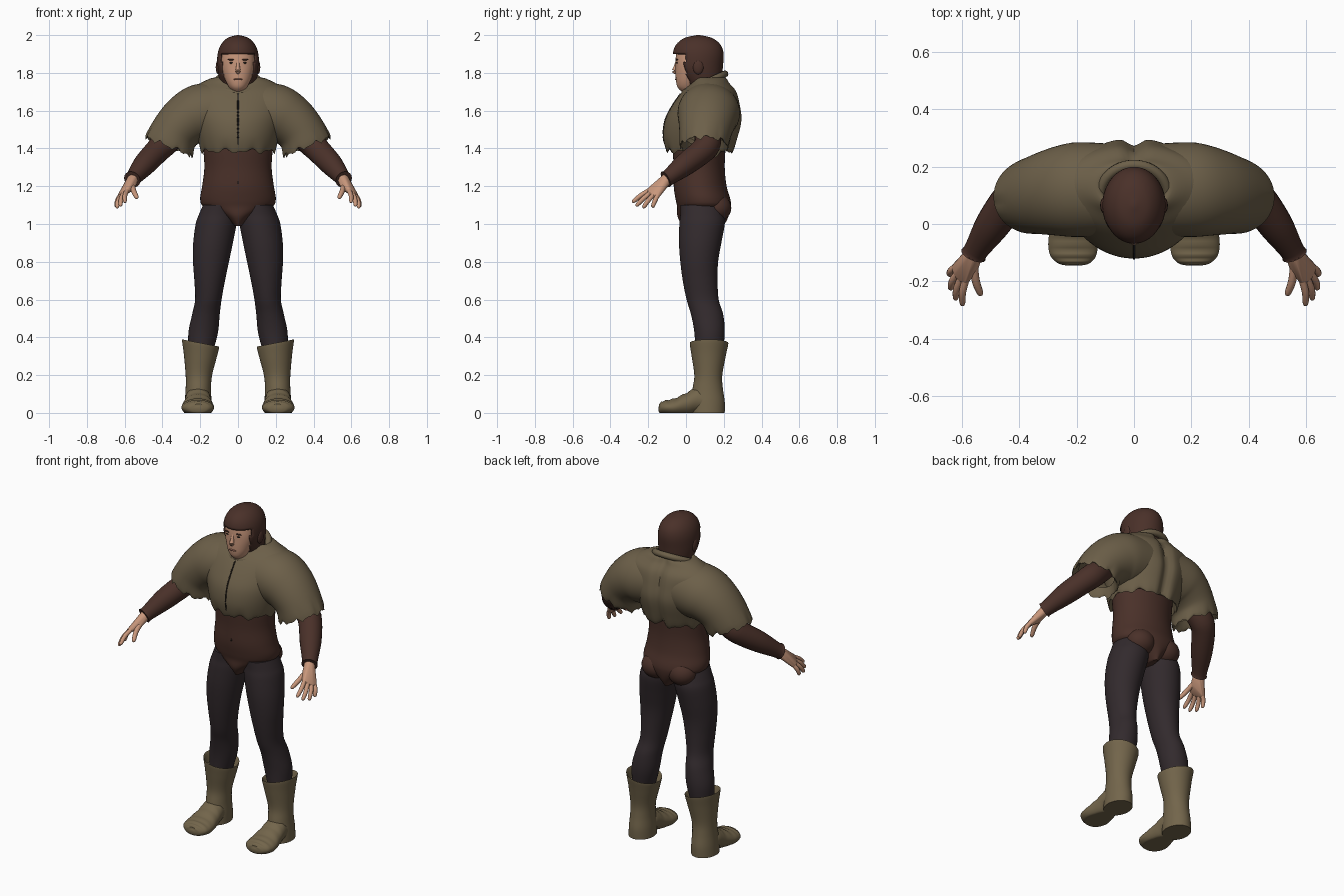
import bpy, bmesh, math
from mathutils import Vector, Matrix

if "Cube" in bpy.data.objects:
    bpy.data.objects.remove(bpy.data.objects["Cube"])


def material(name, r, g, b):
    m = bpy.data.materials.new(name)
    m.use_nodes = True
    m.diffuse_color = (r, g, b, 1)
    m.node_tree.nodes["Principled BSDF"].inputs["Base Color"].default_value = (r, g, b, 1)
    return m


OLIVE = material("olive cloth", .15, .115, .066)
BOOT = material("boot leather", .17, .13, .07)
BROWN = material("brown cloth", .068, .03, .022)
DARK = material("dark trousers", .032, .023, .026)
SKIN = material("skin", .58, .31, .2)
LIP = material("lips", .3, .13, .09)
INK = material("dark seam", .02, .015, .011)


def finish(name, bm, mat, mirror=False):
    bmesh.ops.recalc_face_normals(bm, faces=bm.faces[:])
    me = bpy.data.meshes.new(name)
    bm.to_mesh(me)
    bm.free()
    me.materials.append(mat)
    for p in me.polygons:
        p.use_smooth = True
    me.set_sharp_from_angle(angle=math.radians(50))
    ob = bpy.data.objects.new(name, me)
    bpy.context.collection.objects.link(ob)
    if mirror:
        ob.modifiers.new("mirror", "MIRROR").use_mirror_merge = False
    return ob


def smooth_path(rows, sub):
    """Catmull-Rom interpolation of parameter rows."""
    n, out = len(rows), []
    for i in range(n - 1):
        a, b, c, d = (rows[max(0, min(n - 1, i + k))] for k in (-1, 0, 1, 2))
        for s in range(sub):
            t = s / sub
            out.append([q + .5 * t * (r - p + t * (2*p - 5*q + 4*r - s4 + t * (3*(q - r) + s4 - p)))
                        for p, q, r, s4 in zip(a, b, c, d)])
    return out + [list(rows[-1])]


def skin_rings(bm, rings, caps):
    rows = [[bm.verts.new(co) for co in ring] for ring in rings]
    n = len(rows[0])
    for a, b in zip(rows, rows[1:]):
        for i in range(n):
            j = (i + 1) % n
            bm.faces.new((a[i], a[j], b[j], b[i]))
    if caps:
        bm.faces.new(rows[0])
        bm.faces.new(rows[-1])


def loft(name, rows, mat, mirror=False, depth=(0, 1, 0), seg=48, sub=5, caps=True, shape=None):
    """Rows are x, y, z, tilt in degrees, half width, half depth."""
    bm, rings = bmesh.new(), []
    path = smooth_path(rows, sub)
    for k, (x, y, z, tilt, ru, rw) in enumerate(path):
        a = math.radians(tilt)
        u, w = Vector((math.cos(a), 0, math.sin(a))), Vector(depth)
        ring = []
        for i in range(seg):
            th = math.tau * i / seg
            co = Vector((x, y, z)) + u * (ru * math.cos(th)) + w * (rw * math.sin(th))
            ring.append(shape(co, k / (len(path) - 1), th) if shape else co)
        rings.append(ring)
    skin_rings(bm, rings, caps)
    return finish(name, bm, mat, mirror)


def upright(rows):
    """Rows of z, y, half width, half depth on the centre line."""
    return [(0, y, z, 0, rx, ry) for z, y, rx, ry in rows]


def tube(name, rows, mat, mirror=False, seg=16, sub=4):
    """Rows are x, y, z, radius."""
    bm, rings = bmesh.new(), []
    path = smooth_path(rows, sub)
    for k, row in enumerate(path):
        ahead = Vector(path[min(k + 1, len(path) - 1)][:3]) - Vector(path[max(k - 1, 0)][:3])
        rot = ahead.to_track_quat("Z", "Y")
        rings.append([Vector(row[:3]) + rot @ Vector((math.cos(t), math.sin(t), 0)) * row[3]
                      for t in (math.tau * i / seg for i in range(seg))])
    skin_rings(bm, rings, True)
    return finish(name, bm, mat, mirror)


def ellipsoid(name, at, size, mat, mirror=False):
    bm = bmesh.new()
    bmesh.ops.create_uvsphere(bm, u_segments=24, v_segments=14, radius=1,
                              matrix=Matrix.Translation(at) @ Matrix.Diagonal((*size, 1)))
    return finish(name, bm, mat, mirror)


def ragged(co, weight, th):
    co.z += max(0, weight) * (.009 * math.sin(9 * th) + .007 * math.sin(16 * th + 1))
    return co


# Jacket: body with back crease, sleeves, collar and front seam
def jacket_shape(co, t, th):
    if co.y > .12:
        co.y -= .028 * math.exp(-(co.x / .03) ** 2) * min(1, (co.y - .12) / .1)
    return ragged(co, 1 - abs(t - .125) / .12, th)


loft("jacket_body", upright([
    (1.44, .07, .18, .155), (1.385, .075, .195, .175), (1.46, .08, .215, .2),
    (1.55, .095, .24, .205), (1.63, .11, .26, .18), (1.7, .125, .27, .145),
    (1.745, .13, .2, .105), (1.775, .13, .125, .085), (1.74, .12, .1, .07)]),
    OLIVE, seg=80, caps=False, shape=jacket_shape)
loft("jacket_sleeve", [
    (.08, .12, 1.6, 90, .155, .16), (.2, .12, 1.585, 75, .155, .165),
    (.27, .115, 1.55, 55, .142, .155), (.33, .105, 1.49, 38, .13, .14),
    (.365, .095, 1.41, 22, .135, .126), (.35, .095, 1.46, 25, .105, .1)],
    OLIVE, True, caps=False,
    shape=lambda co, t, th: ragged(co, 1 - abs(t - .8) / .16, th))
bpy.ops.mesh.primitive_torus_add(major_radius=.117, minor_radius=.018, major_segments=48,
                                 minor_segments=12, location=(0, .1, 1.745),
                                 rotation=(math.radians(25), 0, 0))
collar = bpy.context.object
collar.name = "jacket_collar"
collar.data.materials.append(OLIVE)
bpy.ops.object.shade_smooth()
tube("front_seam", [(0, -.102, 1.4, .004), (0, -.12, 1.46, .004), (0, -.11, 1.55, .004),
                    (0, -.07, 1.63, .004), (0, -.028, 1.69, .004)], INK, seg=8)

# Brown suit: torso, buttocks and arms
loft("torso", upright([
    (.99, .09, .022, .11), (1.04, .09, .085, .135), (1.09, .095, .18, .142),
    (1.13, .09, .2, .145), (1.2, .075, .19, .14), (1.3, .07, .178, .135),
    (1.42, .07, .185, .14), (1.5, .08, .18, .13)]), BROWN)
ellipsoid("buttock", (.088, .16, 1.085), (.085, .08, .075), BROWN, True)
ellipsoid("navel", (0, -.064, 1.22), (.004, .004, .01), INK)
tube("arm", [(.3, .11, 1.52, .07), (.385, .115, 1.43, .07), (.43, .085, 1.385, .066),
             (.495, -.005, 1.315, .06), (.55, -.09, 1.248, .043), (.56, -.108, 1.236, .046)],
     BROWN, True, seg=24)

# Hands: hulled palm and tapered fingers
knuckles = [(.587, -.195, 1.178), (.603, -.188, 1.165), (.616, -.172, 1.155), (.622, -.15, 1.152)]
tips = [(.6, -.285, 1.115), (.624, -.265, 1.095), (.642, -.228, 1.085), (.646, -.178, 1.088)]
bm = bmesh.new()
for at, r in [((.555, -.1, 1.24), .03), ((.56, -.155, 1.195), .016)] + [(k, .014) for k in knuckles]:
    bmesh.ops.create_icosphere(bm, subdivisions=2, radius=r, matrix=Matrix.Translation(at))
points = [v.co.copy() for v in bm.verts]
bm.clear()
for p in points:
    bm.verts.new(p)
bmesh.ops.convex_hull(bm, input=bm.verts[:])
bmesh.ops.delete(bm, geom=[v for v in bm.verts if not v.link_faces], context="VERTS")
finish("palm", bm, SKIN, True)


def finger(name, base, tip, r):
    a, b = Vector(base), Vector(tip)
    mid = a.lerp(b, .5) + Vector((.005, 0, .004))
    tube(name, [(*a, r), (*mid, r), (*a.lerp(b, .9), r * .8), (*b, r * .25)], SKIN, True, seg=12)


for label, base, tip in zip(("index", "middle", "ring", "little"), knuckles, tips):
    finger(label + "_finger", base, tip, .0125)
finger("thumb", (.558, -.15, 1.2), (.535, -.25, 1.137), .014)

# Trousers
loft("trouser_leg", [
    (.1, .08, 1.1, 0, .085, .11), (.107, .085, 1.05, 0, .1, .115), (.116, .085, 1, 0, .108, .12),
    (.132, .075, .9, 0, .105, .112), (.143, .07, .8, 0, .095, .1), (.15, .075, .7, 0, .081, .092),
    (.157, .088, .6, 0, .07, .085), (.17, .112, .52, 0, .073, .085),
    (.185, .125, .42, 0, .078, .08), (.2, .12, .3, 0, .06, .07)], DARK, True)

# Boots: open shaft and flat-soled foot
loft("boot_shaft", [
    (.2, .12, .32, 11, .075, .078), (.198, .122, .37, 11, .1, .102), (.2, .12, .3, 6, .087, .09),
    (.207, .118, .2, 0, .07, .074), (.21, .115, .13, 0, .067, .08),
    (.211, .115, .06, 0, .071, .09), (.212, .115, 0, 0, .073, .09)], BOOT, True)


def flat_sole(co, t, th):
    co.z += .003 * math.sin(t * 50) * max(0, math.sin(th))
    co.z = max(0, co.z)
    return co


loft("boot_foot", [
    (.212, .13, .06, 0, .062, .06), (.212, .06, .068, 0, .068, .068),
    (.212, .01, .048, 0, .074, .062), (.213, -.06, .03, 0, .086, .047),
    (.212, -.11, .028, 0, .08, .038), (.21, -.137, .025, 0, .055, .028),
    (.21, -.145, .022, 0, .025, .012)], BOOT, True, depth=(0, 0, 1), shape=flat_sole)

# Hood with a face opening
hood = loft("hood", upright([
    (1.66, .1, .08, .075), (1.72, .1, .085, .085), (1.77, .085, .1, .105),
    (1.83, .068, .11, .127), (1.9, .065, .108, .134), (1.95, .065, .09, .117),
    (1.985, .065, .055, .072), (2, .065, .006, .008)]), BROWN)
bm = bmesh.new()
bm.from_mesh(hood.data)
opening = []
for f in bm.faces:
    c = f.calc_center_median()
    if 1.7 < c.z < 1.905 and abs(math.atan2(c.x / .11, (.075 - c.y) / .12)) < .88:
        opening.append(f)
bmesh.ops.delete(bm, geom=opening, context="FACES")
bm.to_mesh(hood.data)
bm.free()
hood.modifiers.new("thickness", "SOLIDIFY").thickness = .01
ellipsoid("hood_ear", (.104, .065, 1.83), (.014, .028, .038), BROWN, True)

# Face
loft("face", upright([
    (1.695, .03, .025, .045), (1.72, .01, .045, .052), (1.75, .01, .062, .062),
    (1.79, .02, .078, .075), (1.83, .02, .086, .075), (1.87, .025, .088, .08),
    (1.925, .035, .085, .085)]), SKIN)
tube("nose", [(0, -.046, 1.87, .007), (0, -.056, 1.83, .01), (0, -.06, 1.81, .014),
              (0, -.052, 1.798, .007)], SKIN)
ellipsoid("eye", (.034, -.047, 1.853), (.013, .005, .005), INK, True)
ellipsoid("brow", (.036, -.048, 1.87), (.02, .007, .004), BROWN, True)
ellipsoid("mouth", (0, -.053, 1.766), (.023, .006, .005), LIP)
